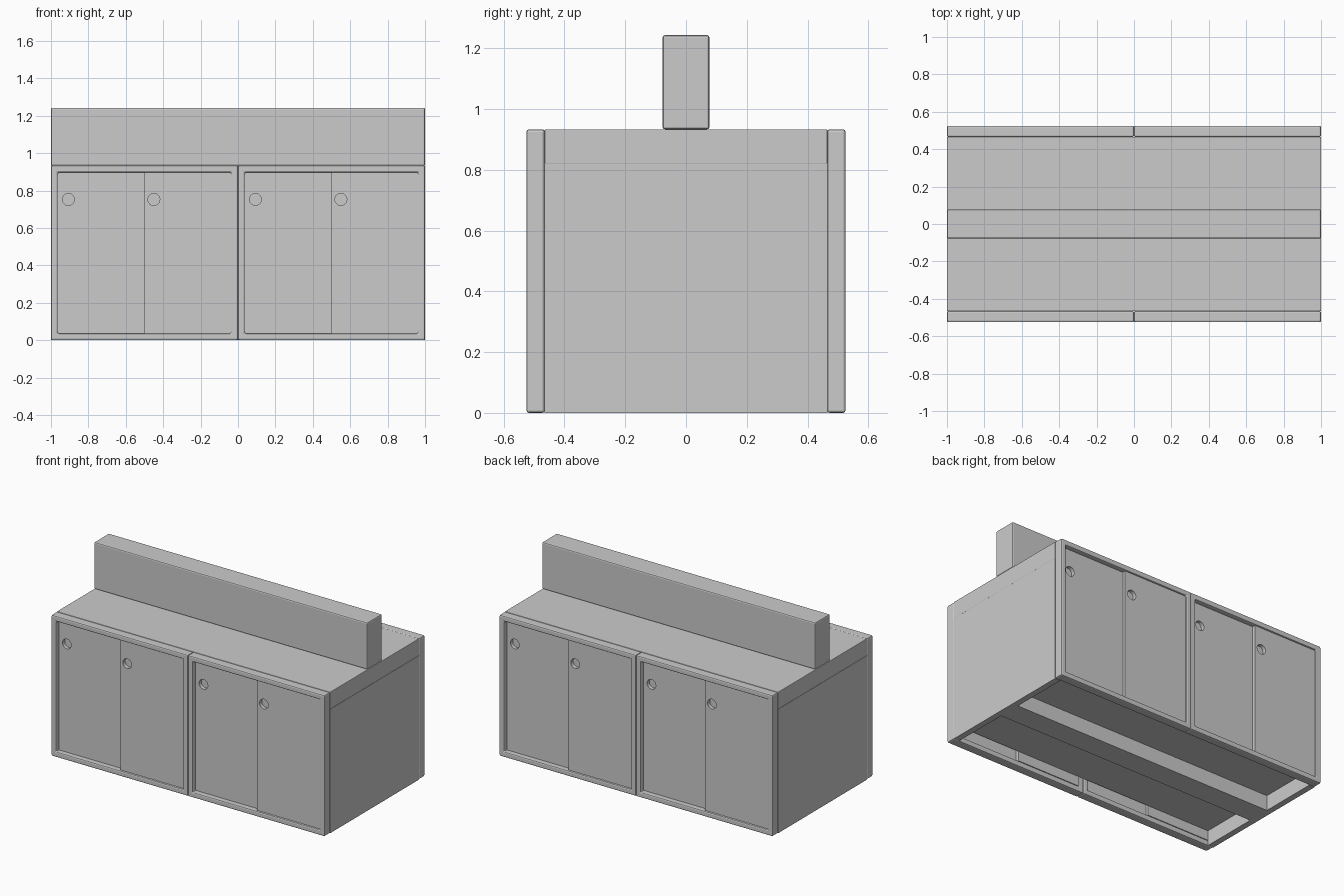
import bpy, bmesh, math
from mathutils import Matrix

if "Cube" in bpy.data.objects:
    bpy.data.objects.remove(bpy.data.objects["Cube"])


def finish(name, bm, bevel=0.0):
    bmesh.ops.recalc_face_normals(bm, faces=bm.faces)
    mesh = bpy.data.meshes.new(name)
    bm.to_mesh(mesh)
    bm.free()
    ob = bpy.data.objects.new(name, mesh)
    bpy.context.collection.objects.link(ob)
    if bevel:
        mod = ob.modifiers.new("edge_round", "BEVEL")
        mod.width, mod.segments = bevel, 2
    return ob


def box(name, x, y, z, bevel=0.0):
    bm = bmesh.new()
    size = [b - a for a, b in (x, y, z)]
    mid = [(a + b) / 2 for a, b in (x, y, z)]
    bmesh.ops.create_cube(bm, size=1, matrix=Matrix.Translation(mid) @ Matrix.Diagonal((*size, 1)))
    return finish(name, bm, bevel)


def frame(name, x0, x1, z0, z1, border, y0, y1, bevel):
    # rectangular ring extruded in y
    bm = bmesh.new()
    rings = []
    for d in (0, border):
        rings.append([bm.verts.new((x, y0, z)) for x, z in (
            (x0 + d, z0 + d), (x1 - d, z0 + d), (x1 - d, z1 - d), (x0 + d, z1 - d))])
    faces = [bm.faces.new((rings[0][i], rings[0][(i + 1) % 4], rings[1][(i + 1) % 4], rings[1][i]))
             for i in range(4)]
    ext = bmesh.ops.extrude_face_region(bm, geom=faces, use_keep_orig=True)
    for v in ext["geom"]:
        if isinstance(v, bmesh.types.BMVert):
            v.co.y = y1
    return finish(name, bm, bevel)


def door(name, x0, x1, y0, y1, hole_x):
    # sliding panel with a round finger pull sunk into the face
    ob = box(name, (x0, x1), (y0, y1), (0.037, 0.898))
    bm = bmesh.new()
    bmesh.ops.create_cone(bm, cap_ends=True, segments=32, radius1=0.032, radius2=0.032, depth=0.048,
                          matrix=Matrix.Translation((hole_x, y0, 0.753)) @ Matrix.Rotation(math.pi / 2, 4, "X"))
    cutter = finish(name + "_cutter", bm)
    cutter.hide_render = True
    cutter.hide_viewport = True
    mod = ob.modifiers.new("finger_pull", "BOOLEAN")
    mod.object, mod.operation, mod.solver = cutter, "DIFFERENCE", "EXACT"
    return ob, cutter


# front and back cabinet faces, the back being the front turned half round
for side, angle in (("front", 0), ("back", math.pi)):
    for hand, x in (("left", -1), ("right", 0)):
        tag = f"{side}_{hand}"
        parts = [frame(tag + "_frame", x, x + 1, 0, 0.933, 0.036, -0.525, -0.465, 0.008)]
        parts += door(tag + "_inner_door", x + 0.036, x + 0.5, -0.494, -0.466, x + 0.093)
        parts += door(tag + "_outer_door", x + 0.5, x + 0.964, -0.515, -0.487, x + 0.55)
        for p in parts:
            p.rotation_euler.z = angle

# carcass: end panels, raised floor, centre partition
for s, side in ((-1, "left"), (1, "right")):
    box(side + "_end_panel", sorted((s, s * 0.96)), (-0.465, 0.465), (0, 0.82))
box("cabinet_floor", (-0.96, 0.96), (-0.465, 0.465), (0.1, 0.13))
box("centre_partition", (-0.96, 0.96), (-0.077, 0.077), (0, 0.82))

# worktop and raised spine along the middle
box("worktop", (-1, 1), (-0.465, 0.465), (0.82, 0.933), 0.003)
box("upstand", (-1, 1), (-0.077, 0.077), (0.933, 1.243), 0.008)
